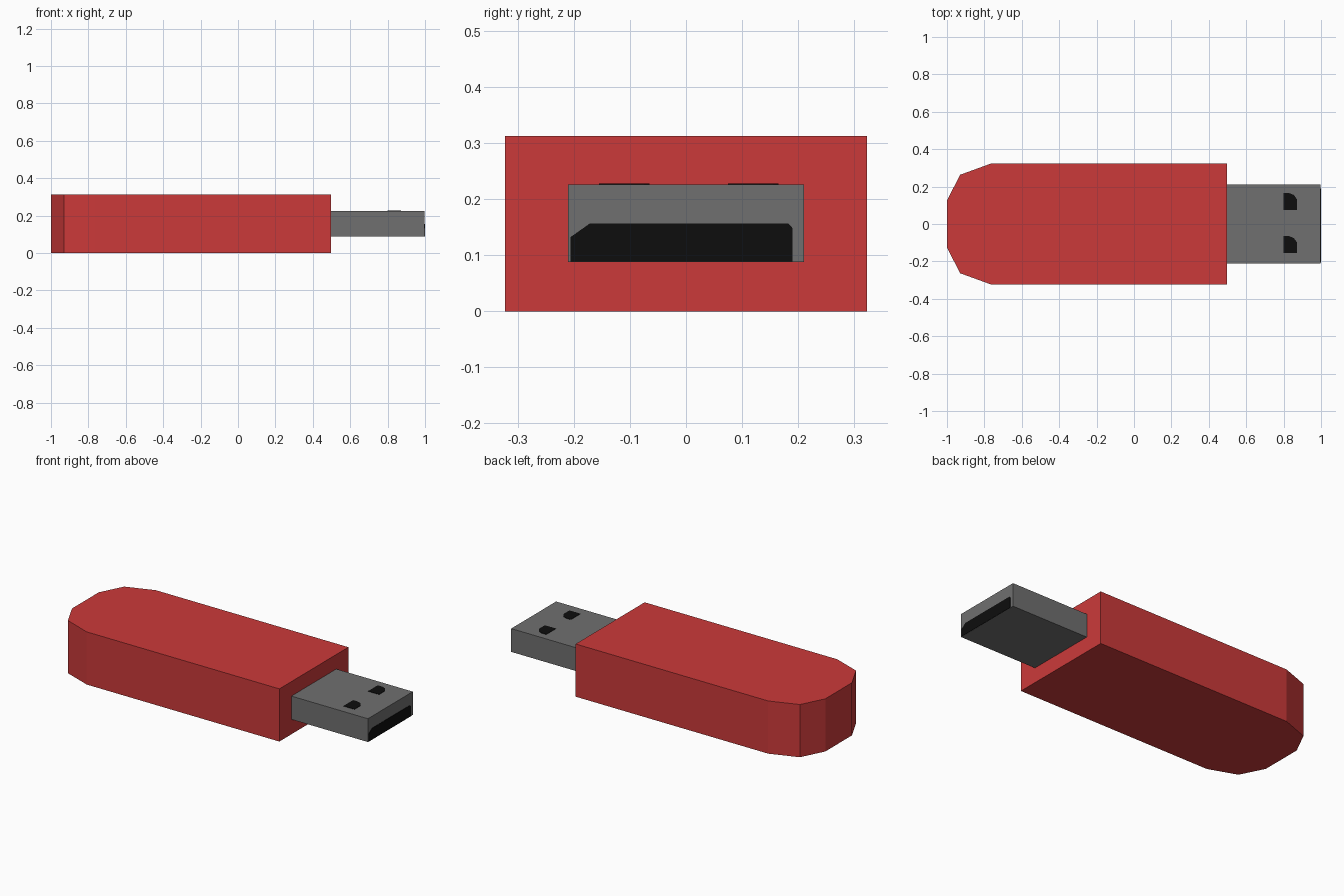
import bpy
import bmesh
from mathutils import Vector

if "Cube" in bpy.data.objects:
    bpy.data.objects.remove(bpy.data.objects["Cube"])


def material(name, rgb):
    m = bpy.data.materials.new(name)
    m.diffuse_color = (*rgb, 1)
    m.use_nodes = True
    m.node_tree.nodes["Principled BSDF"].inputs["Base Color"].default_value = m.diffuse_color
    return m


red = material("red plastic", (0.60, 0.042, 0.042))
grey = material("grey metal", (0.16, 0.16, 0.16))
black = material("black", (0.004, 0.004, 0.004))


def prism(name, outline, push, mat):
    """Extrude a flat 3D outline along the push vector."""
    bm = bmesh.new()
    face = bm.faces.new([bm.verts.new(p) for p in outline])
    ext = bmesh.ops.extrude_face_region(bm, geom=[face], use_keep_orig=True)
    verts = [g for g in ext["geom"] if isinstance(g, bmesh.types.BMVert)]
    bmesh.ops.translate(bm, verts=verts, vec=Vector(push))
    bmesh.ops.recalc_face_normals(bm, faces=bm.faces)
    mesh = bpy.data.meshes.new(name)
    bm.to_mesh(mesh)
    bm.free()
    mesh.materials.append(mat)
    obj = bpy.data.objects.new(name, mesh)
    bpy.context.collection.objects.link(obj)
    return obj


# Body: half outline mirrored across y = 0, with a faceted rear end
half = [(0.497, 0.323), (-0.765, 0.323), (-0.93, 0.263), (-1.0, 0.125)]
outline = [(x, y, 0) for x, y in half] + [(x, -y, 0) for x, y in reversed(half)]
prism("body", outline, (0, 0, 0.312), red)

# Metal plug
prism("plug", [(0.49, -0.21, 0.088), (0.998, -0.21, 0.088),
               (0.998, 0.21, 0.088), (0.49, 0.21, 0.088)], (0, 0, 0.138), grey)

# Dark opening on the lower half of the plug end
opening = [(-0.206, 0.0885), (0.19, 0.0885), (0.19, 0.148), (0.183, 0.156),
           (-0.172, 0.156), (-0.206, 0.132)]
prism("plug_opening", [(0.997, y, z) for y, z in opening], (0.003, 0, 0), black)

# Two dark contact holes on top of the plug
hole = [(0.80, 0), (0.872, 0), (0.872, 0.055), (0.855, 0.08), (0.83, 0.09), (0.80, 0.09)]
for side, y0 in (("left", 0.075), ("right", -0.155)):
    prism(f"contact_hole_{side}", [(x, y0 + y, 0.225) for x, y in hole], (0, 0, 0.003), black)
